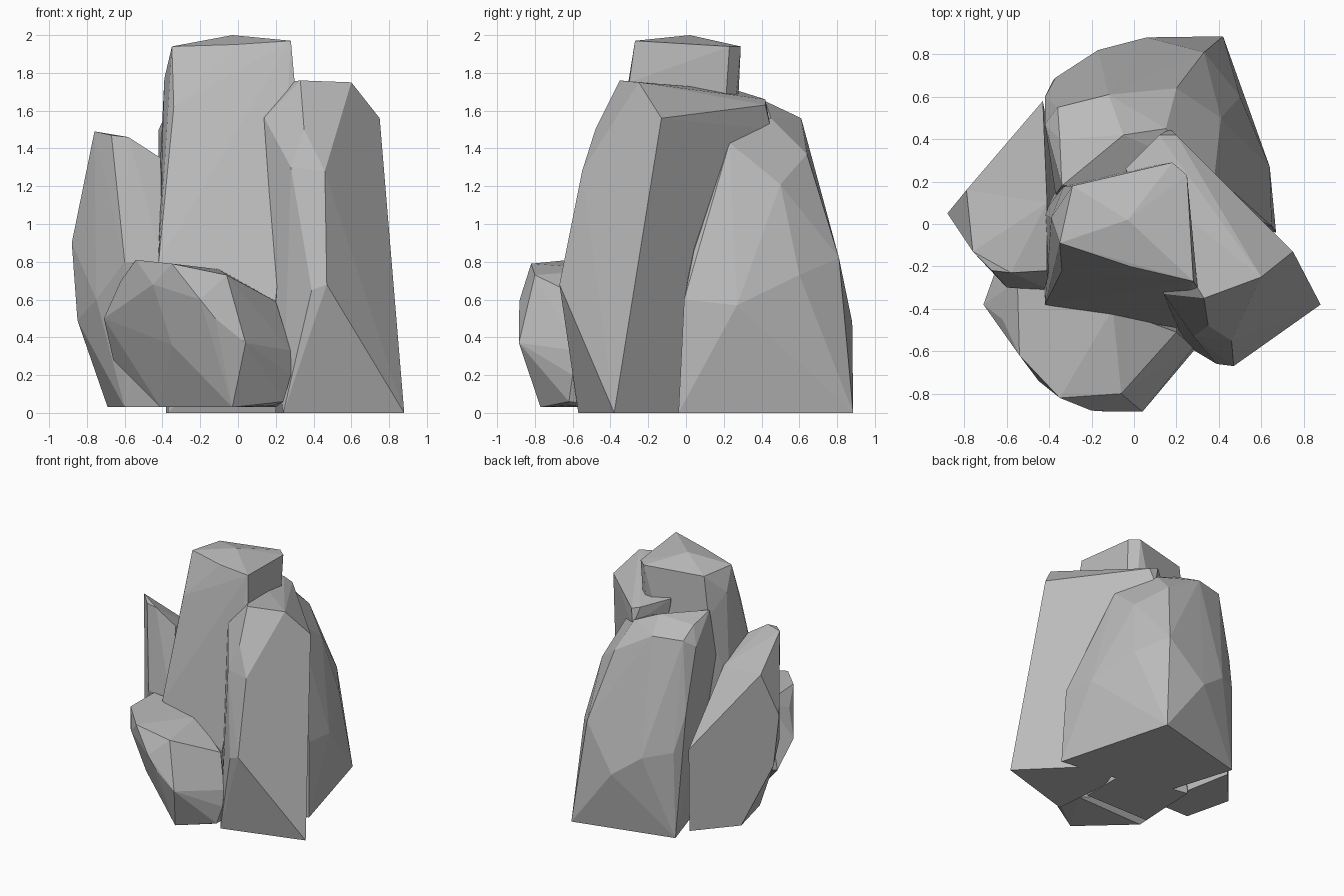
import bpy
import bmesh
from math import radians

# Remove the default cube only
default_cube = bpy.data.objects.get("Cube")
if default_cube:
    bpy.data.objects.remove(default_cube, do_unlink=True)

# One plain stone colour
stone = bpy.data.materials.new("grey_stone")
stone.use_nodes = True
stone_colour = (.5, .5, .5, 1)
stone.diffuse_color = stone_colour
shader = next(n for n in stone.node_tree.nodes if n.type == "BSDF_PRINCIPLED")
shader.inputs["Base Color"].default_value = stone_colour
shader.inputs["Roughness"].default_value = .9


def add_rock(name, base, waist, crown):
    """Wrap a faceted convex boulder around its base, waist and crown corners."""
    bm = bmesh.new()
    for corner in base + waist + crown:
        bm.verts.new(corner)
    hull = bmesh.ops.convex_hull(bm, input=bm.verts[:])
    leftovers = set(hull["geom_interior"]) | set(hull["geom_unused"])
    spare = [item for item in leftovers if isinstance(item, bmesh.types.BMVert)]
    bmesh.ops.delete(bm, geom=spare, context="VERTS")

    # Merge nearly flat neighbours into broad cleaved facets
    bmesh.ops.dissolve_limit(bm, angle_limit=radians(2),
                             verts=bm.verts[:], edges=bm.edges[:])
    bmesh.ops.recalc_face_normals(bm, faces=bm.faces[:])

    mesh = bpy.data.meshes.new(name)
    bm.to_mesh(mesh)
    bm.free()
    mesh.materials.append(stone)
    for polygon in mesh.polygons:
        polygon.use_smooth = False
    rock = bpy.data.objects.new(name, mesh)
    bpy.context.collection.objects.link(rock)
    return rock


# Tall central pillar with a low pointed cap
add_rock(
    "central_pillar",
    base=[(-.37, -.3, 0), (.2, -.3, 0), (.2, .1, 0), (-.35, .2, 0)],
    waist=[(-.42, -.38, .8), (.2, -.49, .6), (-.43, .05, .95),
           (-.34, -.22, 1.62), (-.39, .03, 1.77), (-.39, .03, 1.5),
           (.3, -.3, 1.75), (.25, .2, 1.6), (-.33, .18, 1.6)],
    crown=[(-.35, -.09, 1.94), (-.02, -.2, 1.95), (.28, -.27, 1.97),
           (.25, .23, 1.94), (.18, .29, 1.94), (-.29, .18, 1.93),
           (-.03, .02, 2)],
)

# Broad slab running diagonally behind and beside the pillar
add_rock(
    "diagonal_slab",
    base=[(.24, -.57, 0), (.88, -.38, 0), (.3, .2, 0), (.2, -.1, 0)],
    waist=[(.39, -.66, .65), (.47, -.67, .68), (.22, -.48, .75),
           (.28, -.53, 1.3), (.46, -.55, 1.28), (.35, -.48, 1.5)],
    crown=[(.14, -.33, 1.56), (.33, -.35, 1.76), (.6, -.25, 1.75),
           (.75, -.13, 1.56), (.2, .42, 1.63), (.12, .42, 1.66),
           (-.04, .26, 1.71), (.17, .45, 1.5)],
)

# Big rear boulder tapering upward
add_rock(
    "rear_boulder",
    base=[(.67, -.04, 0), (.42, .885, 0), (-.38, .68, 0), (-.2, .1, 0)],
    waist=[(.64, .27, .57), (.65, -.01, .6), (.5, .6, .73),
           (.06, .88, .48), (-.17, .82, .65), (-.37, .69, .7),
           (.33, .81, .82), (.55, .04, .85), (-.42, .6, 1)],
    crown=[(.38, .23, 1.43), (.27, .34, 1.48), (.41, .5, 1.21),
           (.2, .64, 1.37), (.15, .45, 1.56), (-.12, .61, 1.56),
           (-.36, .55, 1.56), (-.42, .47, 1.5), (-.35, .4, 1.63),
           (-.34, .18, 1.67), (-.37, .14, 1.3), (-.05, .42, 1.65)],
)

# Leaning shard with one wide flat rear face
add_rock(
    "leaning_shard",
    base=[(-.69, .27, .03), (-.43, .57, .03), (-.3, -.1, .03),
          (-.6, -.1, .03)],
    waist=[(-.85, .08, .49), (-.88, .05, .9), (-.43, .58, .7),
           (-.75, -.14, .6), (-.6, -.3, .8), (-.4, -.31, .8)],
    crown=[(-.79, .16, 1.25), (-.76, -.13, 1.49), (-.67, -.22, 1.47),
           (-.58, -.23, 1.46), (-.41, -.22, 1.35), (-.41, .1, 1.2)],
)

# Low boulder at the front, overhanging toward its crown
add_rock(
    "front_boulder",
    base=[(-.41, -.42, .03), (-.03, -.77, .03), (.19, -.61, .04),
          (.2, -.4, .03)],
    waist=[(-.66, -.24, .28), (-.71, -.38, .5), (-.35, -.69, .36),
           (-.2, -.88, .6), (-.12, -.885, .5), (.04, -.885, .37),
           (.28, -.6, .2), (.28, -.58, .33), (-.45, -.74, .68),
           (.24, -.62, .06)],
    crown=[(-.62, -.45, .7), (-.54, -.62, .81), (-.35, -.82, .79),
           (-.06, -.8, .73), (.2, -.51, .59), (-.55, -.27, .8),
           (-.1, -.4, .76)],
)
